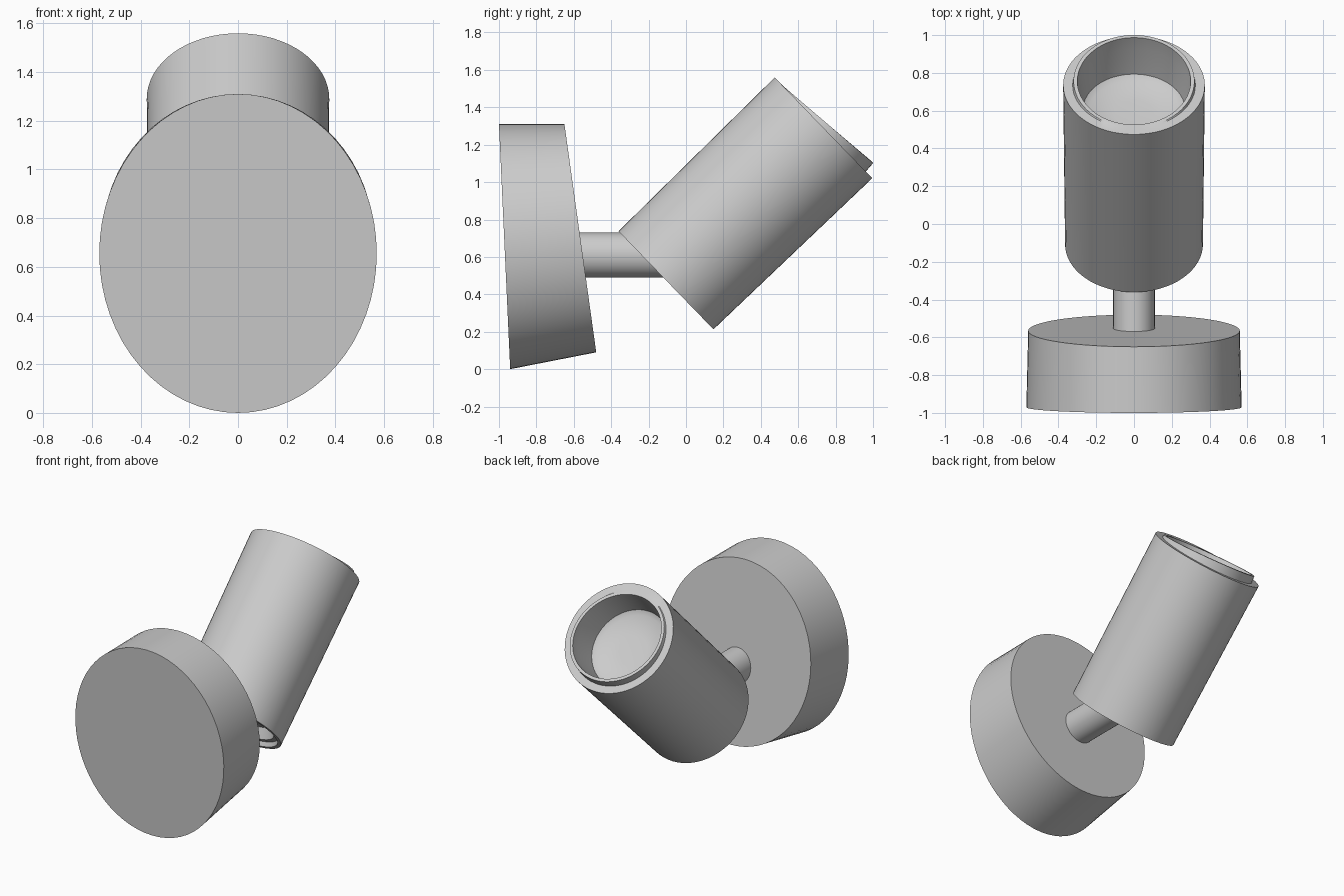
import bpy, bmesh, math
from mathutils import Vector

cube = bpy.data.objects.get("Cube")
if cube:
    bpy.data.objects.remove(cube, do_unlink=True)

grey = bpy.data.materials.new("plain grey")
grey.use_nodes = True
colour = (0.6, 0.6, 0.6, 1)
grey.diffuse_color = colour
grey.node_tree.nodes["Principled BSDF"].inputs["Base Color"].default_value = colour

SIDES = 64


def loft(name, rings):
    """Skin a capped tube through rings of (centre, x radius, upward half axis)."""
    bm = bmesh.new()
    loops = []
    for centre, rx, up in rings:
        angles = [2 * math.pi * i / SIDES for i in range(SIDES)]
        loops.append([bm.verts.new(centre + Vector((rx * math.cos(a), 0, 0)) + up * math.sin(a))
                      for a in angles])
    for a, b in zip(loops, loops[1:]):
        for i in range(SIDES):
            j = (i + 1) % SIDES
            bm.faces.new((a[i], a[j], b[j], b[i]))
    bm.faces.new(loops[0][::-1])
    bm.faces.new(loops[-1])
    bmesh.ops.recalc_face_normals(bm, faces=bm.faces[:])
    mesh = bpy.data.meshes.new(name)
    bm.to_mesh(mesh)
    bm.free()
    mesh.materials.append(grey)
    obj = bpy.data.objects.new(name, mesh)
    bpy.context.collection.objects.link(obj)
    bpy.ops.object.select_all(action='DESELECT')
    obj.select_set(True)
    bpy.context.view_layer.objects.active = obj
    bpy.ops.object.shade_smooth_by_angle(angle=math.radians(35))
    return obj


def span(top, bottom, rx):
    """Ring between its top and bottom points, given as (y, z)."""
    t, b = Vector((0, *top)), Vector((0, *bottom))
    return (t + b) / 2, rx, (t - b) / 2


# Wall base: a slightly skewed disc
loft("wall_base", [span((-1, 1.31), (-0.94, 0.0), 0.57),
                   span((-0.65, 1.31), (-0.48, 0.09), 0.56)])

# Stem joining base and head
loft("stem", [span((-0.62, 0.73), (-0.62, 0.49), 0.11),
              span((0.06, 0.73), (0.06, 0.49), 0.11)])

# Tilted lamp head: outer tube with a recess at each end
low, high = Vector((0, -0.107, 0.475)), Vector((0, 0.735, 1.29))
length = (high - low).length
axis = (high - low).normalized()
across = axis.cross(Vector((1, 0, 0)))
if across.z < 0:
    across = -across


def head_ring(along, radius, tilt=0):
    return low + axis * along, radius, across * radius - axis * tilt


profile = [(0.10, 0.27), (0.03, 0.30), (0.03, 0.33), (0, 0.34), (0, 0.365),
           (length, 0.375), (length, 0.325)]
rings = [head_ring(*p) for p in profile]
# Slightly crooked lip, then the reflector bowl and its floor
rings += [head_ring(length + 0.03, 0.32, 0.03), head_ring(length + 0.03, 0.30, 0.03),
          head_ring(length - 0.02, 0.295), head_ring(length - 0.18, 0.27),
          head_ring(length - 0.20, 0.24), head_ring(length - 0.21, 0.1)]
loft("lamp_head", rings)
